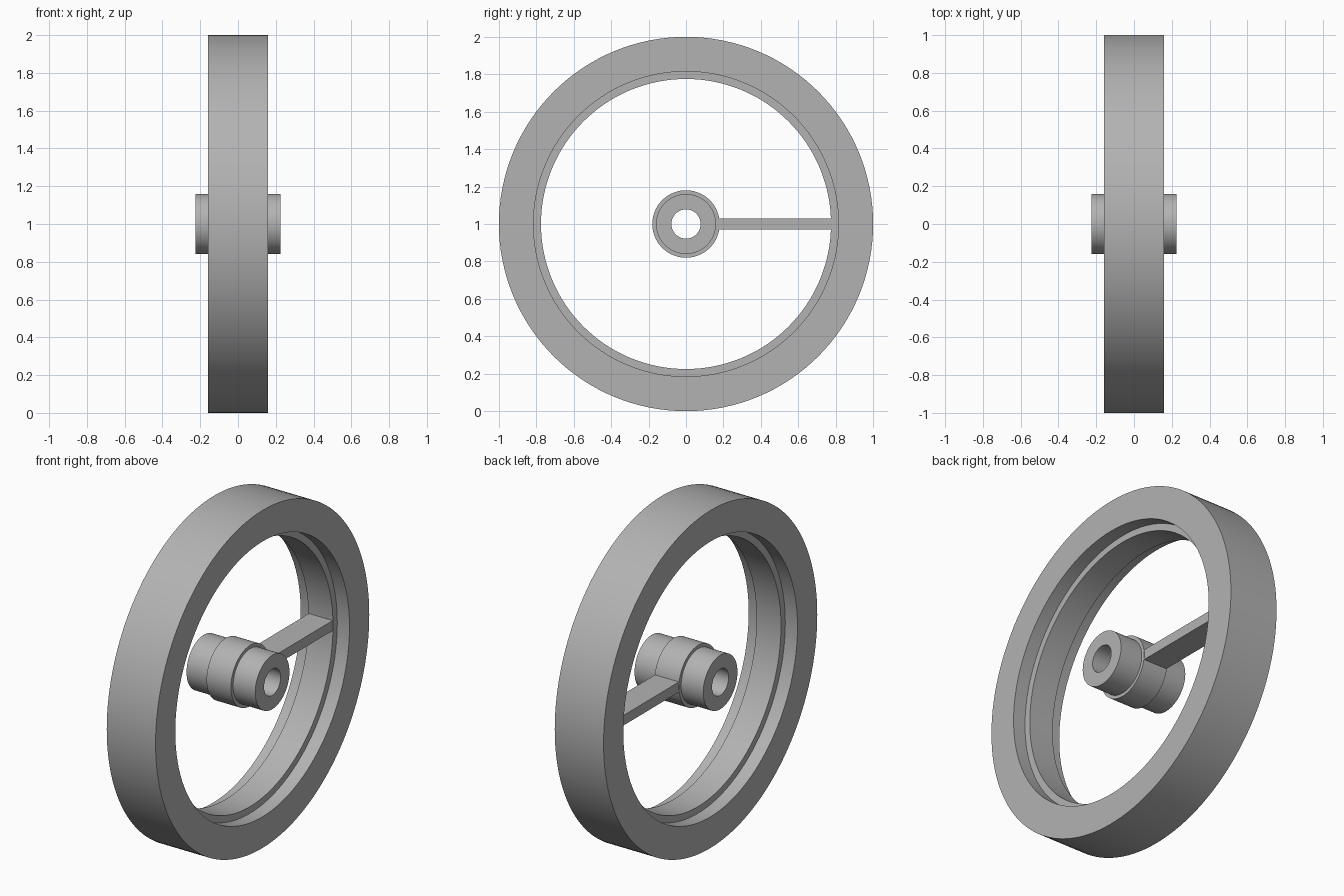
import bpy
import bmesh
import math
from mathutils import Matrix

cube = bpy.data.objects.get("Cube")
if cube:
    bpy.data.objects.remove(cube, do_unlink=True)

CENTRE_Z = 1.0
SEGMENTS = 128
WEB = 0.08  # half width of the collar, inner ring and spoke

grey = bpy.data.materials.new("plain grey")
grey.use_nodes = True
grey.diffuse_color = (0.45, 0.45, 0.45, 1)
grey.node_tree.nodes["Principled BSDF"].inputs["Base Color"].default_value = grey.diffuse_color


def finish(name, bm):
    bmesh.ops.recalc_face_normals(bm, faces=bm.faces)
    mesh = bpy.data.meshes.new(name)
    bm.to_mesh(mesh)
    bm.free()
    obj = bpy.data.objects.new(name, mesh)
    obj.location.z = CENTRE_Z
    mesh.materials.append(grey)
    bpy.context.collection.objects.link(obj)
    bpy.ops.object.select_all(action="DESELECT")
    obj.select_set(True)
    bpy.context.view_layer.objects.active = obj
    bpy.ops.object.shade_smooth_by_angle(angle=math.radians(30))
    return obj


def lathe(name, half_profile):
    """Mirror an (x, radius) half profile in x and spin it round the axle."""
    profile = half_profile + [(-x, r) for x, r in reversed(half_profile)]
    bm = bmesh.new()
    rings = []
    for x, r in profile:
        angles = [math.tau * i / SEGMENTS for i in range(SEGMENTS)]
        rings.append([bm.verts.new((x, r * math.cos(a), r * math.sin(a))) for a in angles])
    for k, ring in enumerate(rings):
        following = rings[(k + 1) % len(rings)]
        for i in range(SEGMENTS):
            j = (i + 1) % SEGMENTS
            bm.faces.new((ring[i], ring[j], following[j], following[i]))
    return finish(name, bm)


# Outer rim with the narrow raised ring inside it
lathe("rim", [(0.16, 1.0), (0.16, 0.815), (WEB, 0.815), (WEB, 0.775)][::-1])

# Bored hub with its central collar
lathe("hub", [(WEB, 0.18), (WEB, 0.16), (0.225, 0.16), (0.225, 0.078)])

# Single spoke joining the collar to the inner ring
inner, outer = 0.165, 0.785
bm = bmesh.new()
bmesh.ops.create_cube(bm, size=1)
bmesh.ops.transform(bm, verts=bm.verts,
                    matrix=Matrix.Translation((0, (inner + outer) / 2, 0))
                    @ Matrix.Diagonal((2 * WEB - 0.004, outer - inner, 0.06, 1)))
finish("spoke", bm)
